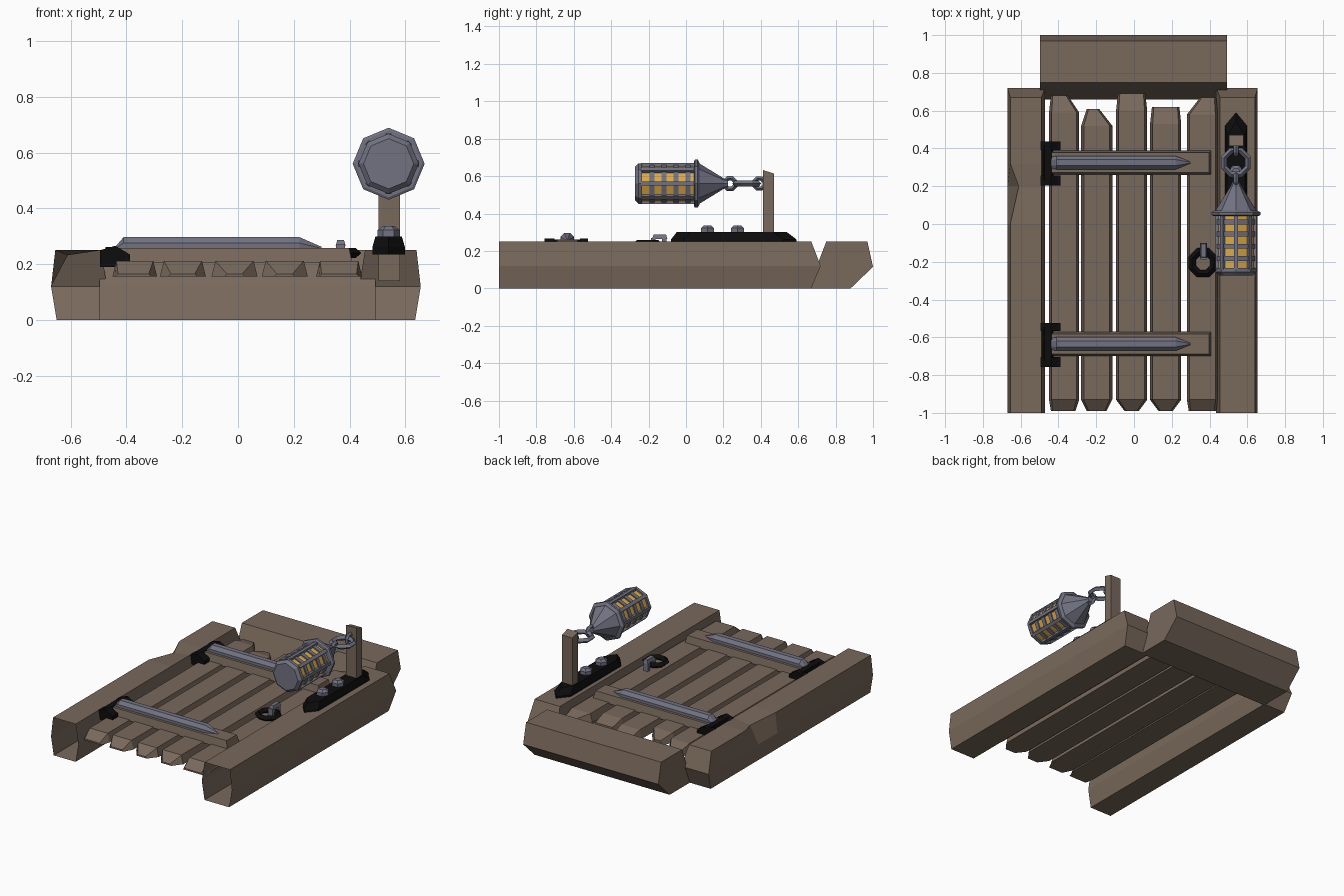
import bpy, bmesh, math
from mathutils import Matrix, Vector

if "Cube" in bpy.data.objects:
    bpy.data.objects.remove(bpy.data.objects["Cube"])


def material(name, rgb):
    m = bpy.data.materials.new(name)
    m.diffuse_color = (*rgb, 1)
    m.use_nodes = True
    m.node_tree.nodes["Principled BSDF"].inputs["Base Color"].default_value = m.diffuse_color
    return m


WOOD = material("brown wood", (0.19, 0.14, 0.105))
STEEL = material("grey steel", (0.165, 0.17, 0.22))
IRON = material("black iron", (0.004, 0.004, 0.004))
GLASS = material("amber glass", (0.72, 0.40, 0.06))


def finish(name, bm, mat):
    bmesh.ops.recalc_face_normals(bm, faces=bm.faces)
    me = bpy.data.meshes.new(name)
    bm.to_mesh(me)
    bm.free()
    me.materials.append(mat)
    ob = bpy.data.objects.new(name, me)
    bpy.context.collection.objects.link(ob)
    return ob


def loft(name, rings, mat, start=True, end=True, closed=False):
    """Skin a list of equal-length point rings."""
    bm = bmesh.new()
    vs = [[bm.verts.new(p) for p in r] for r in rings]
    n = len(vs[0])
    pairs = list(zip(vs, vs[1:])) + ([(vs[-1], vs[0])] if closed else [])
    for a, b in pairs:
        for i in range(n):
            j = (i + 1) % n
            bm.faces.new((a[i], a[j], b[j], b[i]))
    if start and not closed:
        bm.faces.new(vs[0])
    if end and not closed:
        bm.faces.new(vs[-1])
    return finish(name, bm, mat)


def box(name, x, y, z, mat, bevel=0.0):
    """Box between limits; bevel narrows the top."""
    def ring(h, d):
        return [(x[0] + d, y[0] + d, h), (x[1] - d, y[0] + d, h),
                (x[1] - d, y[1] - d, h), (x[0] + d, y[1] - d, h)]
    return loft(name, [ring(z[0], 0), ring(z[1], bevel)], mat)


def turned(name, profile, mat, c, axis="Y", sides=8, closed=False, turn=0.0):
    """Revolve (position, radius) pairs around an axis through c."""
    rings = []
    for t, r in profile:
        ring = []
        for k in range(sides):
            a = turn + 2 * math.pi * k / sides
            u, v = r * math.cos(a), r * math.sin(a)
            o = {"X": (t, u, v), "Y": (u, t, v), "Z": (u, v, t)}[axis]
            ring.append(Vector(c) + Vector(o))
        rings.append(ring)
    return loft(name, rings, mat, closed=closed)


def link(name, c, R, w, axis, mat, h=None):
    """Eight-sided ring with a diamond section."""
    h = h or w
    turned(name, [(-h, R), (0, R + w), (h, R), (0, R - w)], mat, c, axis,
           closed=True, turn=math.pi / 8)


# Side beams: six-sided, hollow at the front, bulging at the back
def beam(name, x0, x1, dent):
    def ring(y, push=0.0, drop=0.0):
        s = 1 if x0 < 0 else -1
        o, i = (x0, x1) if x0 < 0 else (x1, x0)
        return [(o + s * .02, y, 0), (o, y + push, .12),
                (o + s * (.015 + drop), y, .25 - drop * .4),
                (i - s * .02, y, .25), (i, y + push, .12), (i - s * .02, y, 0)]
    rings = [ring(-1)]
    if dent:
        rings += [ring(0.0), ring(.2, drop=.045), ring(.32)]
    body = loft(name, rings + [ring(.67, .05)], WOOD, start=False, end=False)
    bm = bmesh.new()
    bm.from_mesh(body.data)
    bm.verts.ensure_lookup_table()
    v = bm.verts[-6:]
    bm.faces.new((v[0], v[1], v[4], v[5]))
    bm.faces.new((v[1], v[2], v[3], v[4]))
    bmesh.ops.recalc_face_normals(bm, faces=bm.faces)
    bm.to_mesh(body.data)
    bm.free()


beam("left_beam", -.67, -.47, True)
beam("right_beam", .435, .655, False)

# Back cross beam
prof = [(.66, 0), (.70, .12), (.75, .25), (.97, .25), (1, .115), (.88, 0)]
loft("back_beam", [[(x, y, z) for y, z in prof] for x in (-.497, .493)], WOOD)

# Floor planks with chopped ends: x limits, back end, corner cuts (front l, r, back l, r)
PLANKS = [(-.45, -.29, .68, .01, .02, .01, .06),
          (-.28, -.115, .61, .03, .03, .03, .07),
          (-.095, .07, .69, .045, .045, .01, .01),
          (.085, .25, .62, .045, .045, .01, .01),
          (.28, .445, .67, .01, .01, .07, .01)]
for n, (x0, x1, yb, fl, fr, bl, br) in enumerate(PLANKS):
    def ring(y, l, r, top, d):
        return [(x0 + l, y, .155), (x0 + l + d, y, top),
                (x1 - r - d, y, top), (x1 - r, y, .155)]
    loft(f"plank_{n + 1}", [ring(-.99, fl, fr, .165, .01), ring(-.93, 0, 0, .212, .014),
                            ring(yb - .09, 0, 0, .212, .014),
                            ring(yb, bl, br, .185, .01)], WOOD)

for tag, y in (("front", -.635), ("back", .325)):
    # Batten across the planks
    box(tag + "_batten", (-.47, .41), (y - .065, y + .065), (.205, .258), WOOD, .012)
    # Pointed strap with ridged section
    rings = []
    for x, w, z in ((-.44, .03, .262), (-.41, .036, .297), (.22, .036, .297), (.30, .004, .262)):
        rings.append([(x, y - w, .25), (x, y - w, .25 + (z - .25) * .55), (x, y - w * .45, z),
                      (x, y + w * .45, z), (x, y + w, .25 + (z - .25) * .55), (x, y + w, .25)])
    loft(tag + "_strap", rings, STEEL)
    # Hinge: bent knuckle plates joined by a pin
    knuckle = [(-.495, .19), (-.495, .25), (-.44, .266), (-.388, .235), (-.388, .208), (-.44, .19)]
    for side, a, b in (("near", -.122, -.068), ("far", .068, .112)):
        loft(f"{tag}_hinge_{side}", [[(x, y + t, z) for x, z in knuckle] for t in (a, b)], IRON)
    box(tag + "_hinge_pin", (-.485, -.425), (y - .1, y + .1), (.2, .262), IRON, .01)

# Pull ring and its staple
link("pull_ring", (.365, -.205, .24), .062, .021, "Z", IRON, .018)
box("pull_staple_top", (.35, .386), (-.18, -.1), (.265, .287), STEEL, .006)
for tag, y in (("front", -.175), ("back", -.115)):
    box(f"pull_staple_{tag}", (.352, .384), (y - .012, y + .012), (.205, .27), STEEL)

# Iron base plate with pointed ends, and bolts
def plate(z, w, y0, y1):
    return [(.54, y0, z), (.54 + w, y0 + .07, z), (.54 + w, y1 - .07, z),
            (.54, y1, z), (.54 - w, y1 - .07, z), (.54 - w, y0 + .07, z)]


loft("post_base", [plate(.235, .058, -.08, .59), plate(.262, .058, -.08, .59),
                   plate(.30, .047, -.05, .54)], IRON)
for n, y in enumerate((.115, .275)):
    turned(f"base_bolt_{n + 1}", [(.295, .04), (.322, .04), (.336, .022)], STEEL,
           (.54, y, 0), "Z", 6)

# Lantern post
loft("lantern_post", [[(x, y, z + (0 if y < .44 else dz)) for x, y in
     ((.503, .412), (.58, .412), (.58, .47), (.503, .47))]
     for z, dz in ((.14, 0), (.632, -.018))], WOOD)

# Chain links
AX = (.54, 0, .56)
link("lantern_eye", (.54, .235, .56), .03, .013, "X", STEEL)
link("chain_link", (.54, .325, .56), .068, .016, "Z", STEEL)
link("post_eye", (.54, .392, .56), .029, .012, "X", STEEL)

# Lantern: glass, end cap, flange, cone
turned("lantern_glass", [(-.25, .097), (.05, .097)], GLASS, AX)
turned("lantern_front_cap", [(-.272, .09), (-.255, .108), (-.234, .108)], STEEL, AX)
turned("lantern_flange", [(.043, .12), (.048, .129), (.062, .129), (.072, .112)], STEEL, AX)
turned("lantern_cone", [(.068, .11), (.205, .026), (.225, .02)], STEEL, AX)

# Lantern cage: hoops and corner bars
for n, y in enumerate((-.182, -.118, -.054, .01)):
    turned(f"cage_hoop_{n + 1}", [(y - .013, .094), (y - .013, .105), (y + .013, .105),
                                  (y + .013, .094)], STEEL, AX, closed=True)
for k in range(8):
    bar = box(f"cage_bar_{k + 1}", (-.011, .011), (-.24, .05), (.085, .109), STEEL)
    bar.data.transform(Matrix.Translation(AX) @ Matrix.Rotation(k * math.pi / 4, 4, "Y"))
